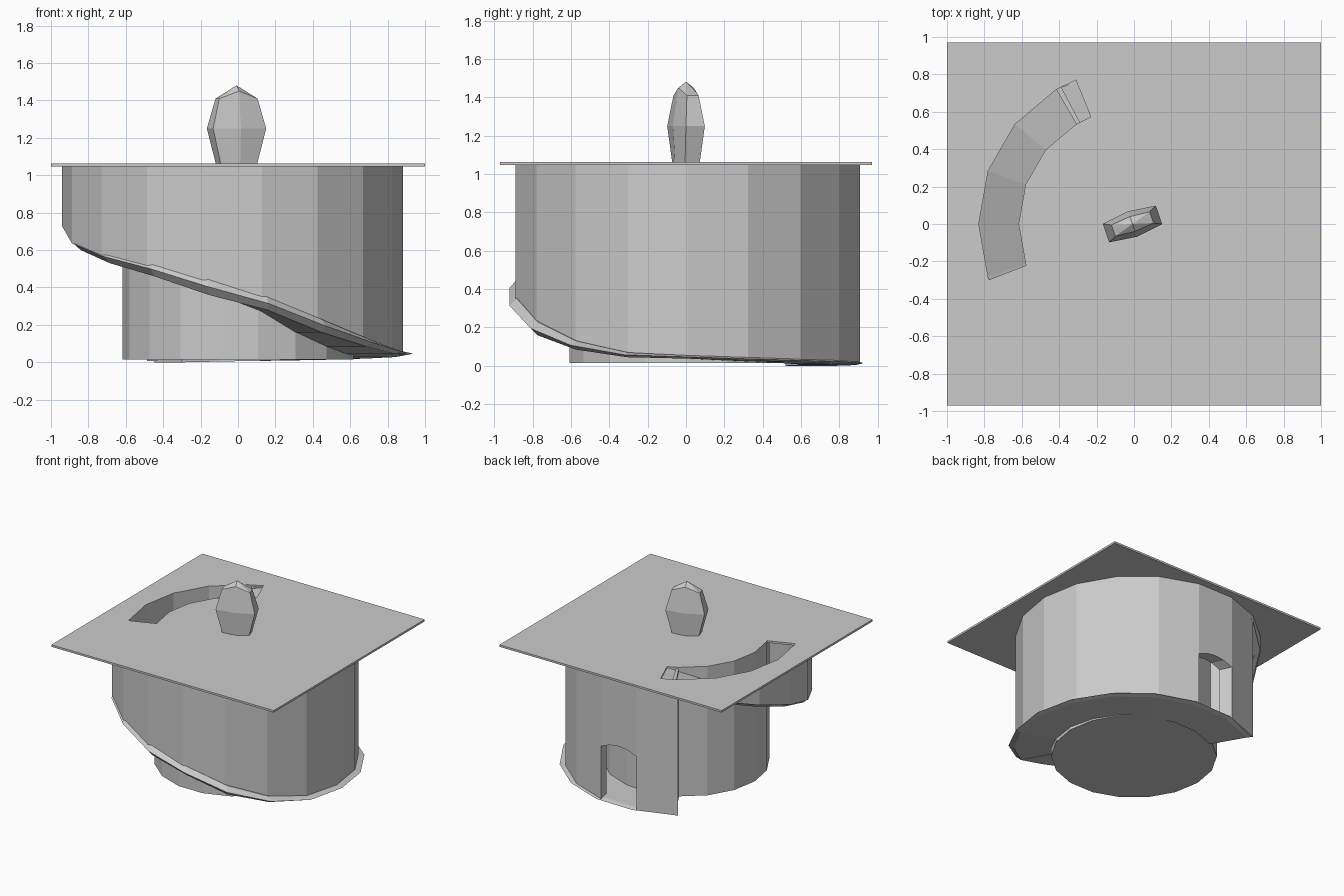
import bpy, bmesh
from math import sin, cos, radians

if "Cube" in bpy.data.objects:
    bpy.data.objects.remove(bpy.data.objects["Cube"])


def loft(name, rings):
    """Join closed rings of points in order and cap both ends."""
    bm = bmesh.new()
    vs = [[bm.verts.new(p) for p in ring] for ring in rings]
    n = len(vs[0])
    for a, b in zip(vs, vs[1:]):
        for i in range(n):
            j = (i + 1) % n
            bm.faces.new((a[i], a[j], b[j], b[i]))
    bm.faces.new(vs[0])
    bm.faces.new(vs[-1])
    bmesh.ops.recalc_face_normals(bm, faces=bm.faces)
    me = bpy.data.meshes.new(name)
    bm.to_mesh(me)
    bm.free()
    ob = bpy.data.objects.new(name, me)
    bpy.context.collection.objects.link(ob)
    return ob


def polar(r, deg, z, ox=0.0, oy=0.0):
    return (r * cos(radians(deg)) + ox, r * sin(radians(deg)) + oy, z)


CORE, INNER, OUTER = 0.617, 0.83, 0.912
TOP = 1.052

# Central column, 18 sides
loft("central_column", [[polar(CORE, a, z) for a in range(0, 360, 20)]
                        for z in (0.015, TOP)])

# Spiral ramp: angle, top height, underside height
ramp = [(112, 1.055, 1.03), (120, 1.03, 0.98), (140, 0.95, 0.89), (160, 0.86, 0.80),
        (180, 0.76, 0.70), (200, 0.67, 0.60), (220, 0.60, 0.53), (240, 0.54, 0.46),
        (260, 0.45, 0.36), (280, 0.35, 0.28), (300, 0.23, 0.16), (320, 0.13, 0.085),
        (340, 0.07, 0.045), (360, 0.055, 0.038), (380, 0.045, 0.028),
        (400, 0.036, 0.02), (420, 0.03, 0.013), (440, 0.025, 0.008),
        (460, 0.02, 0.004), (480, 0.015, 0.0)]
rings = []
for a, zt, zb in ramp:
    lip = 0.905 if a in (112, 480) else 0.935
    rings.append([polar(0.60, a, zb), polar(0.895, a, zb),
                  polar(lip, a, (zt + zb) / 2), polar(0.895, a, zt), polar(0.60, a, zt)])
loft("spiral_ramp", rings)


# Outer wall standing on the ramp, with an arched doorway near the bottom
def wall_ring(a, low, k=1.0):
    return [polar(INNER * k, a, low), polar(OUTER * k, a, low, -0.03, 0.01),
            polar(OUTER * k, a, TOP, -0.03, 0.01), polar(INNER * k, a, TOP)]


rings = []
for a, zt, zb in ramp[1:]:
    low = (zt + zb) / 2
    if a == 440:
        rings += [wall_ring(a, low), wall_ring(a, 0.45)]
        rings += [wall_ring(a + 20 * t, 0.45 + h,
                            cos(radians(10)) / cos(radians(20 * t - 10)))
                  for t, h in ((0.25, 0.03), (0.5, 0.04), (0.75, 0.03))]
    elif a == 460:
        rings += [wall_ring(a, 0.45), wall_ring(a, low)]
    else:
        rings.append(wall_ring(a, low))
loft("outer_wall", rings)

# Wall closing the lower end of the passage
loft("end_wall", [[polar(0.60, a, 0.01), polar(0.85, a, 0.01),
                   polar(0.85, a, TOP), polar(0.60, a, TOP)] for a in (478, 480)])

# Ground plate with the curved entrance slot cut through
plate = loft("ground_plate", [[(-1, -0.97, z), (1, -0.97, z), (1, 0.97, z), (-1, 0.97, z)]
                              for z in (1.048, 1.064)])
cutter = loft("slot_cutter", [[polar(CORE, a, 0.98), polar(INNER, a, 0.98),
                               polar(INNER, a, 1.2), polar(CORE, a, 1.2)]
                              for a in (112, 120, 140, 160, 180, 200, 201)])
cutter.hide_render = True
cutter.hide_viewport = True
mod = plate.modifiers.new("slot", 'BOOLEAN')
mod.operation = 'DIFFERENCE'
mod.solver = 'EXACT'
mod.object = cutter


# Faceted standing stone
def stone_ring(u, v, mid, z, zmid):
    pts = [(u, -v, z), (u, v, z), (0, mid, zmid), (-u, v, z), (-u, -v, z), (0, -mid, zmid)]
    c, s = cos(radians(19)), sin(radians(19))
    return [(x * c - y * s - 0.008, x * s + y * c, h) for x, y, h in pts]


loft("standing_stone", [stone_ring(0.10, 0.04, 0.06, 1.05, 1.05),
                        stone_ring(0.150, 0.052, 0.072, 1.25, 1.25),
                        stone_ring(0.108, 0.032, 0.042, 1.41, 1.45),
                        stone_ring(0.004, 0.001, 0.002, 1.478, 1.48)])
